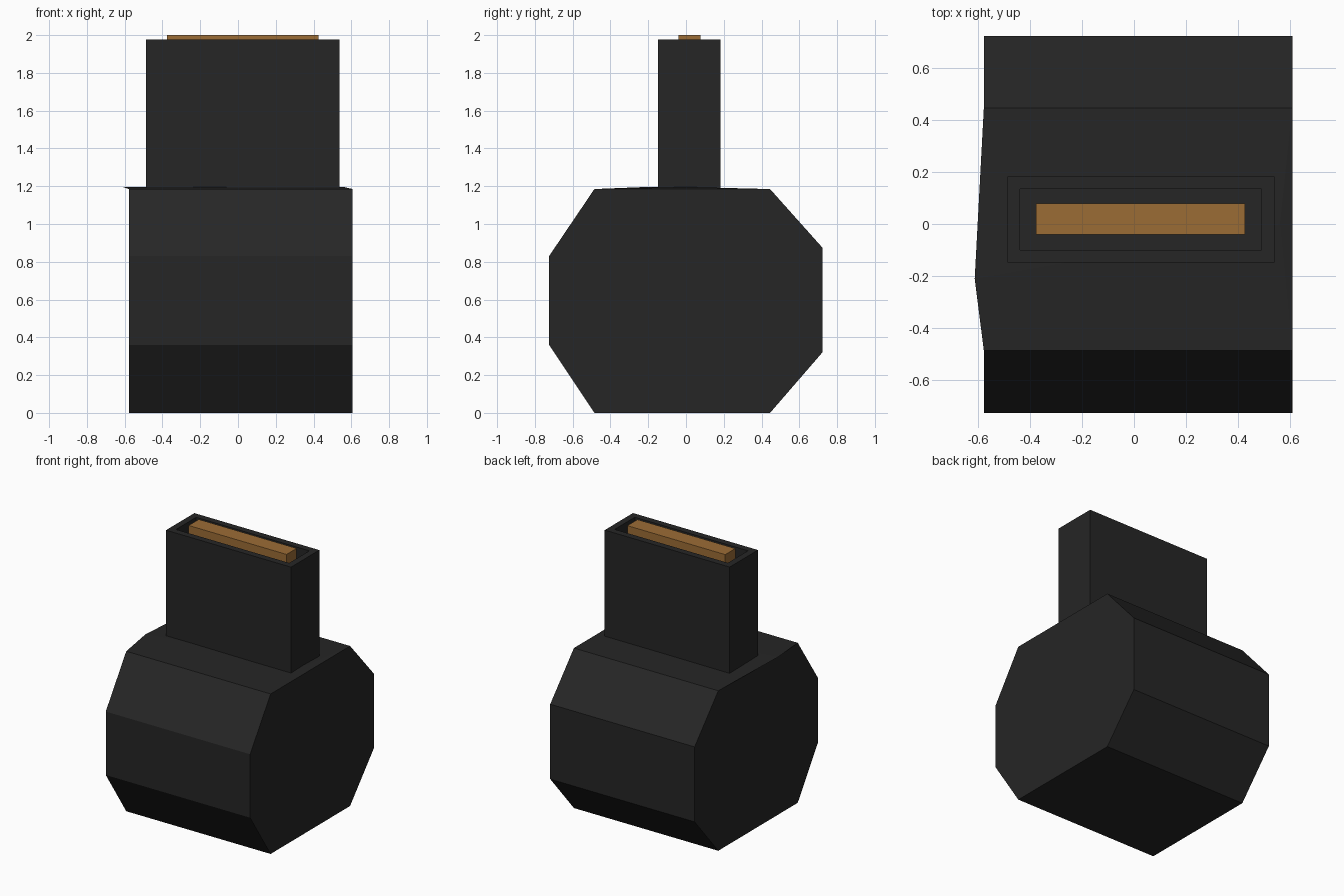
import bpy, bmesh

if "Cube" in bpy.data.objects:
    bpy.data.objects.remove(bpy.data.objects["Cube"])


def material(name, rgb):
    m = bpy.data.materials.new(name)
    m.diffuse_color = (*rgb, 1)
    m.use_nodes = True
    m.node_tree.nodes["Principled BSDF"].inputs["Base Color"].default_value = m.diffuse_color
    return m


black = material("dark_polymer", (0.019, 0.019, 0.019))
brass = material("brass_brown", (0.33, 0.15, 0.036))


def finish(name, bm, mat, fix_normals=True):
    if fix_normals:
        bmesh.ops.recalc_face_normals(bm, faces=bm.faces[:])
    me = bpy.data.meshes.new(name)
    bm.to_mesh(me)
    bm.free()
    me.materials.append(mat)
    ob = bpy.data.objects.new(name, me)
    bpy.context.collection.objects.link(ob)
    return ob


def box(bm, x0, x1, y0, y1, z0, z1):
    verts = bmesh.ops.create_cube(bm, size=1)["verts"]
    for v in verts:
        v.co.x = x1 if v.co.x > 0 else x0
        v.co.y = y1 if v.co.y > 0 else y0
        v.co.z = z1 if v.co.z > 0 else z0


# Eight-sided drum; first and last profile points bound the top face
profile = [(-0.485, 1.185), (-0.725, 0.83), (-0.725, 0.36), (-0.485, 0),
           (0.445, 0), (0.722, 0.32), (0.722, 0.875), (0.445, 1.185)]
bm = bmesh.new()
left = [bm.verts.new((-0.576, y, z)) for y, z in profile]
right = [bm.verts.new((0.607, y, z)) for y, z in profile]
bm.faces.new(left)
bm.faces.new(right)
for i in range(7):
    bm.faces.new((left[i], left[i + 1], right[i + 1], right[i]))
# Slightly crowned top with its overhanging left lip
lip = bm.verts.new((-0.611, -0.21, 1.196))
crown = bm.verts.new((0.56, 0.0, 1.196))
ring = [left[0], right[0], right[7], left[7], lip]
for i in range(5):
    bm.faces.new((ring[i], ring[(i + 1) % 5], crown))
bm.faces.new((left[0], lip, left[7]))
finish("drum_body", bm, black)

# Feed neck with a recessed mouth
bm = bmesh.new()
box(bm, -0.486, 0.538, -0.148, 0.183, 1.17, 1.977)
bm.faces.ensure_lookup_table()
top = max(bm.faces, key=lambda f: f.calc_center_median().z)
bmesh.ops.inset_region(bm, faces=[top], thickness=0.068)
floor = bmesh.ops.extrude_discrete_faces(bm, faces=[top])["faces"][0]
for v in floor.verts:
    v.co.z -= 0.12
finish("feed_neck", bm, black, False)

# Top cartridge block inside the mouth
bm = bmesh.new()
box(bm, -0.376, 0.426, -0.04, 0.078, 1.85, 2.0)
finish("cartridge_block", bm, brass)
